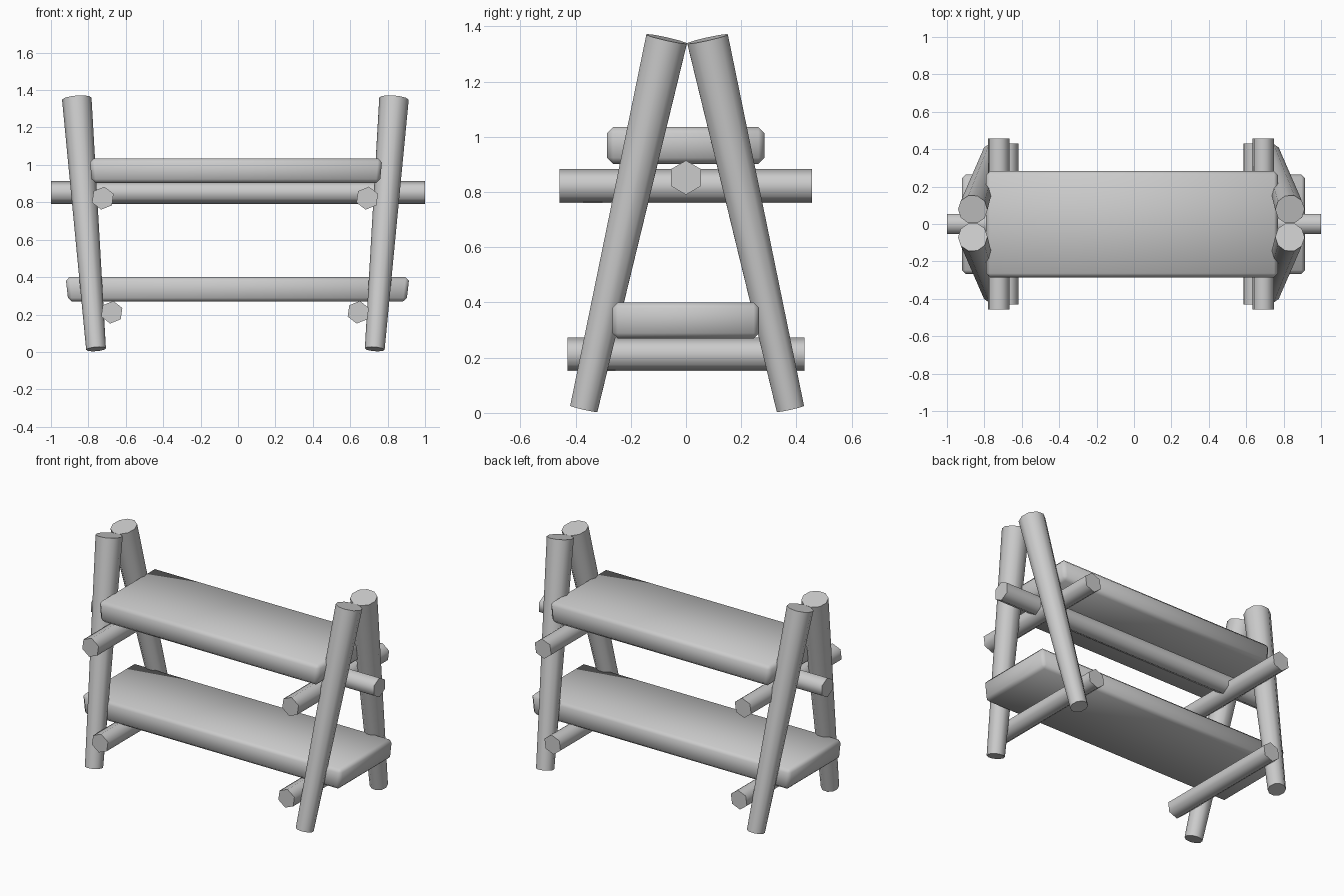
import bpy, bmesh
from math import radians
from mathutils import Vector, Matrix

if "Cube" in bpy.data.objects:
    bpy.data.objects.remove(bpy.data.objects["Cube"])


def finish(bm, name):
    bmesh.ops.recalc_face_normals(bm, faces=bm.faces)
    mesh = bpy.data.meshes.new(name)
    bm.to_mesh(mesh)
    bm.free()
    ob = bpy.data.objects.new(name, mesh)
    bpy.context.collection.objects.link(ob)
    bpy.ops.object.select_all(action='DESELECT')
    ob.select_set(True)
    bpy.context.view_layer.objects.active = ob
    bpy.ops.object.shade_smooth_by_angle(angle=radians(65))
    return ob


def pole(name, a, b, r1, r2, sides, roll=0):
    """Tapered pole from point a to point b."""
    a, b = Vector(a), Vector(b)
    d = b - a
    rot = d.to_track_quat('Z', 'Y').to_matrix().to_4x4()
    mat = Matrix.Translation((a + b) / 2) @ rot @ Matrix.Rotation(radians(roll), 4, 'Z')
    bm = bmesh.new()
    bmesh.ops.create_cone(bm, cap_ends=True, segments=sides, radius1=r1,
                          radius2=r2, depth=d.length, matrix=mat)
    return finish(bm, name)


def plank(name, x0, x1, y0, y1, z0, z1, taper, bevel):
    """Bevelled board whose ends slope in slightly towards the underside."""
    bm = bmesh.new()
    bmesh.ops.create_cube(bm, size=1)
    for v in bm.verts:
        inset = taper if v.co.z < 0 else 0
        v.co = (x0 + inset if v.co.x < 0 else x1 - inset,
                y0 if v.co.y < 0 else y1,
                z0 if v.co.z < 0 else z1)
    bmesh.ops.bevel(bm, geom=bm.edges[:], offset=bevel, segments=1,
                    profile=0.5, affect='EDGES')
    return finish(bm, name)


CX, CY = -0.014, 0.004   # centre of the leg frames

for sx, side in ((-1, "left"), (1, "right")):
    # splayed A-frame legs
    for sy, end in ((-1, "front"), (1, "back")):
        pole(f"{end}_leg_{side}",
             (CX + sx * 0.745, CY + sy * 0.374, 0.015),
             (CX + sx * 0.848, CY + sy * 0.074, 1.354),
             0.053, 0.079, 10)
    # cross bars that carry the shelves
    x = CX - 0.002 + sx * 0.707
    pole(f"upper_crossbar_{side}", (x, -0.458, 0.822), (x, 0.457, 0.822),
         0.062, 0.062, 6, 8)
    x = CX - 0.002 + sx * 0.659
    pole(f"lower_crossbar_{side}", (x, -0.43, 0.212), (x, 0.43, 0.212),
         0.061, 0.061, 6, 8)

# long beam under the upper shelf
pole("ridge_beam", (-1, 0, 0.852), (1, 0, 0.852), 0.062, 0.062, 6)

# shelves
plank("upper_shelf", -0.793, 0.771, -0.286, 0.284, 0.902, 1.035, 0.012, 0.022)
plank("lower_shelf", -0.922, 0.916, -0.267, 0.265, 0.269, 0.400, 0.015, 0.02)
